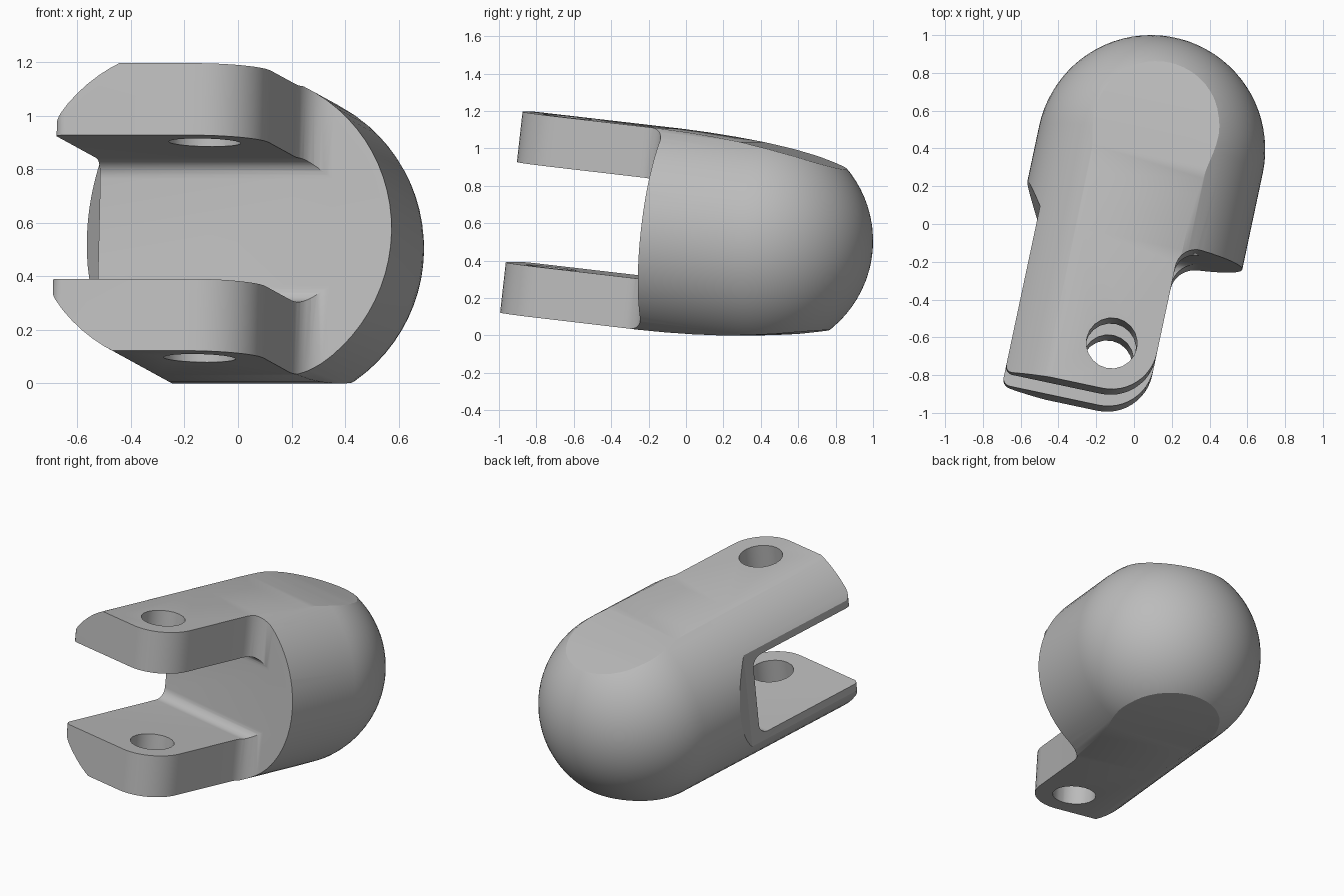
import bpy, bmesh
from math import sin, cos, pi, radians
from mathutils import Matrix, Vector

cube = bpy.data.objects.get("Cube")
if cube:
    bpy.data.objects.remove(cube, do_unlink=True)

R = 0.605        # radius of the rounded body
FLOOR = -0.525   # depth of the fork slot
TIP = -1.36      # front end of the prongs
ARC = 0.245      # outer corner radius of the prongs
HOLE = 0.135

grey = bpy.data.materials.new("mid grey")
grey.use_nodes = True
colour = (0.5, 0.5, 0.5, 1)
grey.diffuse_color = colour
grey.node_tree.nodes["Principled BSDF"].inputs["Base Color"].default_value = colour


def add_object(name, bm):
    bmesh.ops.recalc_face_normals(bm, faces=bm.faces)
    mesh = bpy.data.meshes.new(name)
    bm.to_mesh(mesh)
    bm.free()
    mesh.materials.append(grey)
    obj = bpy.data.objects.new(name, mesh)
    bpy.context.collection.objects.link(obj)
    return obj


def arc(cx, cy, r, start, end, steps=8):
    angles = [radians(start + (end - start) * i / steps) for i in range(steps + 1)]
    return [(cx + r * cos(a), cy + r * sin(a)) for a in angles]


def prism(name, outline, place, depth):
    """Extrude a 2D outline symmetrically; place maps (a, b, depth) to 3D."""
    bm = bmesh.new()
    face = bm.faces.new([bm.verts.new(place(a, b, -depth)) for a, b in outline])
    out = bmesh.ops.extrude_face_region(bm, geom=[face])
    shift = Vector(place(0, 0, 2 * depth))
    bmesh.ops.translate(bm, vec=shift, verts=[v for v in out["geom"] if isinstance(v, bmesh.types.BMVert)])
    return add_object(name, bm)


def plan(a, b, d):
    return (a, b, d)


def side(a, b, d):
    return (d, a, b)


def boolean(target, tool, operation):
    mod = target.modifiers.new(operation, "BOOLEAN")
    mod.operation, mod.solver, mod.object = operation, "EXACT", tool
    bpy.context.view_layer.objects.active = target
    bpy.ops.object.modifier_apply(modifier=mod.name)
    bpy.data.objects.remove(tool, do_unlink=True)


# Round bar with a domed back, spun about its long axis
bm = bmesh.new()
profile = [(0, -1.6), (R, -1.6)] + arc(0, 0, R, 0, 90, 20)
profile[-1] = (0, R)
verts = [bm.verts.new((x, y, 0)) for x, y in profile]
edges = [bm.edges.new(pair) for pair in zip(verts, verts[1:])]
bmesh.ops.spin(bm, geom=verts + edges, axis=(0, 1, 0), cent=(0, 0, 0),
               angle=2 * pi, steps=72, use_duplicate=False)
bmesh.ops.remove_doubles(bm, verts=bm.verts, dist=0.0001)
body = add_object("fork_end", bm)

# Plan outline: offset prongs, rounded tip, filleted shoulder, bevelled side
outline = [(-0.8, 0.8), (-0.8, -0.28), (-0.62, -0.28), (-0.512, -0.455)]
outline += arc(-0.472, TIP + 0.04, 0.04, 180, 270, 4)
outline += arc(0.255 - ARC, TIP + ARC, ARC, 270, 360, 12)
outline += arc(0.375, FLOOR - 0.12, 0.12, 180, 90)
outline += [(0.8, FLOOR), (0.8, 0.8)]
boolean(body, prism("plan_cutter", outline, plan, 1), "INTERSECT")

# Side outline: parallel cheeks that curve inwards towards the dome
cheek = [(-1.7, 0.54), (-0.55, 0.541), (-0.4, 0.538), (-0.25, 0.531), (-0.1, 0.52),
         (0.05, 0.502), (0.2, 0.478), (0.43, 0.43), (0.8, 0.345)]
cheeks = cheek + [(y, -z) for y, z in reversed(cheek)]
boolean(body, prism("cheek_cutter", cheeks, side, 1), "INTERSECT")

# Slot between the prongs, with rounded inner corners
r, half = 0.07, 0.27
slot = [(-2, -half)] + arc(FLOOR - r, -half + r, r, -90, 0)
slot += arc(FLOOR - r, half - r, r, 0, 90) + [(-2, half)]
boolean(body, prism("slot_cutter", slot, side, 1), "DIFFERENCE")

# Pin hole through both prongs
ring = arc(0.255 - ARC, TIP + ARC, HOLE, 0, 360, 20)[:-1]
boolean(body, prism("pin_cutter", ring, plan, 1), "DIFFERENCE")

# Turn and tilt into the final pose
body.data.transform(Matrix.Translation((0.09, 0.395, 0.5))
                    @ Matrix.Rotation(radians(-12), 4, "Z")
                    @ Matrix.Rotation(radians(-6.5), 4, "X"))
body.data.transform(Matrix.Translation((0, 0, -min(v.co.z for v in body.data.vertices))))
for poly in body.data.polygons:
    poly.material_index = 0
bpy.ops.object.select_all(action="DESELECT")
body.select_set(True)
bpy.context.view_layer.objects.active = body
bpy.ops.object.shade_smooth_by_angle(angle=radians(30))
